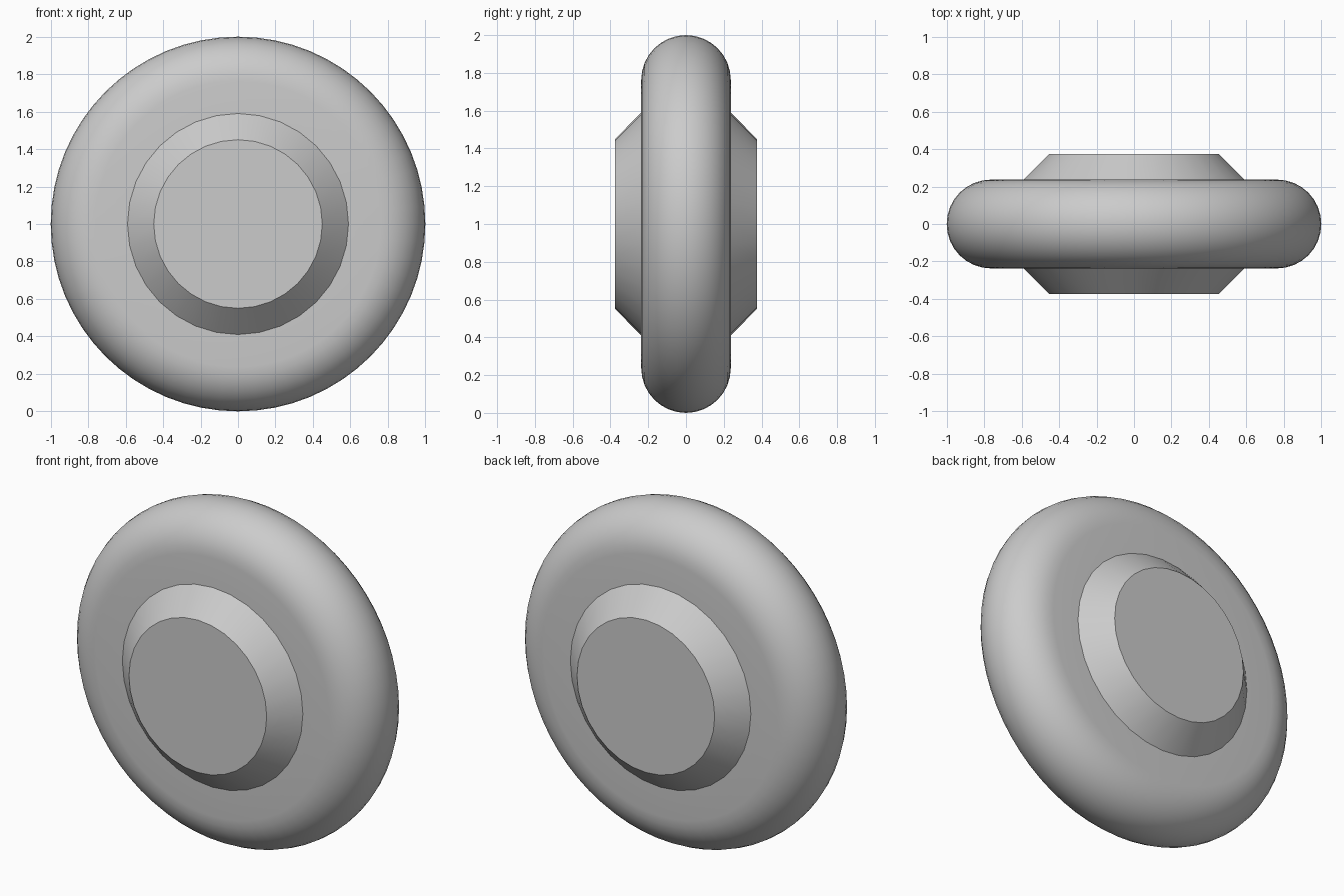
import bpy, bmesh, math
from mathutils import Matrix, Vector

cube = bpy.data.objects.get("Cube")
if cube:
    bpy.data.objects.remove(cube, do_unlink=True)

HALF_WIDTH = 0.237
HUB_HALF = 0.375
HUB_INNER, HUB_OUTER = 0.45, 0.59

grey = bpy.data.materials.new("plain grey")
grey.use_nodes = True
colour = (0.6, 0.6, 0.6, 1)
grey.diffuse_color = colour
grey.node_tree.nodes["Principled BSDF"].inputs["Base Color"].default_value = colour


def lathe(name, profile, sides):
    """Revolve (radius, y) points about the wheel axle; cap ends that stay open."""
    bm = bmesh.new()
    verts = [bm.verts.new((0, y, r)) for r, y in profile]
    edges = [bm.edges.new(pair) for pair in zip(verts, verts[1:])]
    bmesh.ops.spin(bm, geom=verts + edges, cent=(0, 0, 0), axis=(0, 1, 0),
                   angle=math.tau, steps=sides, use_merge=True)
    bmesh.ops.remove_doubles(bm, verts=bm.verts, dist=1e-5)
    bmesh.ops.holes_fill(bm, edges=[e for e in bm.edges if e.is_boundary], sides=0)
    bmesh.ops.recalc_face_normals(bm, faces=bm.faces)
    bmesh.ops.transform(bm, matrix=Matrix.Translation(Vector((0, 0, 1))), verts=bm.verts)
    mesh = bpy.data.meshes.new(name)
    bm.to_mesh(mesh)
    bm.free()
    mesh.materials.append(grey)
    obj = bpy.data.objects.new(name, mesh)
    bpy.context.collection.objects.link(obj)
    bpy.ops.object.select_all(action='DESELECT')
    obj.select_set(True)
    bpy.context.view_layer.objects.active = obj
    bpy.ops.object.shade_smooth_by_angle(angle=math.radians(30))
    return obj


# Tyre: flat side walls joined by a half-round tread
steps = 16
tread = [(1 - HALF_WIDTH + HALF_WIDTH * math.sin(math.pi * i / steps),
          -HALF_WIDTH * math.cos(math.pi * i / steps)) for i in range(steps + 1)]
lathe("tyre", [(HUB_INNER, -HALF_WIDTH)] + tread + [(HUB_INNER, HALF_WIDTH)], 64)

# Hub caps: bevelled discs standing out of both sides
for name, side in (("front_hub", -1), ("back_hub", 1)):
    lathe(name, [(HUB_OUTER, side * HALF_WIDTH), (HUB_INNER, side * HUB_HALF)], 32)
